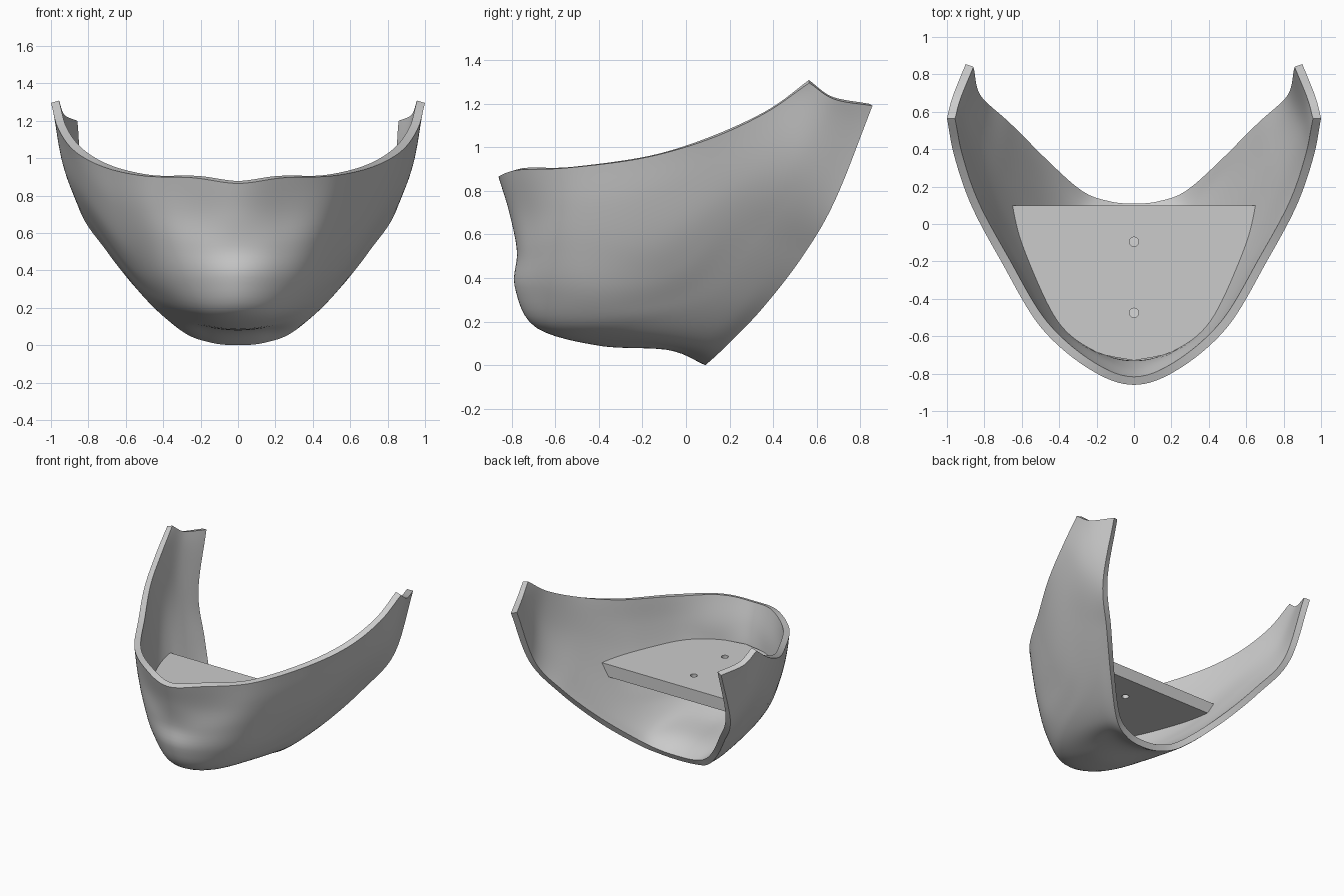
import bpy
import bmesh
from mathutils import Vector

default_cube = bpy.data.objects.get("Cube")
if default_cube:
    bpy.data.objects.remove(default_cube, do_unlink=True)

ROWS = 40          # steps from the upper rim to the back edge
STEPS = 9          # steps between neighbouring sections
THICKNESS = 0.045

grey = bpy.data.materials.new("light grey")
grey.use_nodes = True
colour = (0.6, 0.6, 0.6, 1)
grey.diffuse_color = colour
grey.node_tree.nodes["Principled BSDF"].inputs["Base Color"].default_value = colour


def spline(points, t):
    """Point on a smooth curve through the points, t running from 0 to 1."""
    last = len(points) - 1
    i = min(int(t * last), last - 1)
    f = t * last - i
    b, c = points[i], points[i + 1]
    a = points[i - 1] if i > 0 else b * 2 - c
    d = points[i + 2] if i + 2 <= last else c * 2 - b
    return (b * 2 + (c - a) * f + (a * 2 - b * 5 + c * 4 - d) * f ** 2
            + (b * 3 - a - c * 3 + d) * f ** 3) / 2


def make_object(name, bm):
    mesh = bpy.data.meshes.new(name)
    bm.to_mesh(mesh)
    bm.free()
    mesh.materials.append(grey)
    obj = bpy.data.objects.new(name, mesh)
    bpy.context.collection.objects.link(obj)
    return obj


def apply_modifiers(obj):
    bpy.ops.object.select_all(action='DESELECT')
    obj.select_set(True)
    bpy.context.view_layer.objects.active = obj
    for modifier in list(obj.modifiers):
        bpy.ops.object.modifier_apply(modifier=modifier.name)


# Jaw sections on the left half, each from the upper rim to the back edge
chin = [(0, -.86, .865), (0, -.81, .7), (0, -.775, .52), (0, -.785, .36),
        (0, -.69, .175), (0, -.4, .09), (0, -.08, .07), (0, .09, 0)]
chin_side = [(.24, -.775, .895), (.23, -.73, .7), (.22, -.72, .52), (.21, -.7, .35),
             (.19, -.6, .18), (.17, -.35, .11), (.155, -.05, .08), (.15, .105, .015)]
jaw_corner = [(.5, -.55, .905), (.475, -.55, .73), (.44, -.54, .55), (.4, -.49, .36),
              (.36, -.38, .23), (.34, -.2, .165), (.32, .05, .105), (.3, .17, .075)]
cheek = [(.71, -.2, .95), (.67, -.2, .76), (.62, -.16, .56), (.57, -.08, .42),
         (.53, .02, .335), (.51, .12, .285), (.5, .24, .255), (.5, .345, .255)]
back_cheek = [(.87, .1, 1.035), (.8, .17, .76), (.735, .33, .59), (.7, .535, .5)]
wing = [(.96, .36, 1.155), (.925, .5, .93), (.86, .685, .76)]
wing_tip = [(1, .565, 1.295), (.97, .68, 1.22), (.9, .855, 1.19)]

half = [[Vector(p) for p in section] for section in
        (chin, chin_side, jaw_corner, cheek, back_cheek, wing, wing_tip)]
mirrored = [[Vector((-p.x, p.y, p.z)) for p in section] for section in half[:0:-1]]
sections = mirrored + half

# Jaw shell lofted through the sections
bm = bmesh.new()
columns = STEPS * (len(sections) - 1)
grid = [[None] * (ROWS + 1) for _ in range(columns + 1)]
for j in range(ROWS + 1):
    rail = [spline(section, j / ROWS) for section in sections]
    for i in range(columns + 1):
        grid[i][j] = bm.verts.new(spline(rail, i / columns))
for i in range(columns):
    for j in range(ROWS):
        bm.faces.new((grid[i][j], grid[i][j + 1], grid[i + 1][j + 1], grid[i + 1][j]))
jaw_shell = make_object("jaw_shell", bm)
solidify = jaw_shell.modifiers.new("Thickness", 'SOLIDIFY')
solidify.thickness = THICKNESS
solidify.offset = -1
apply_modifiers(jaw_shell)
bpy.ops.object.shade_smooth_by_angle(angle=0.7)

# Mounting plate fitted to the inside of the shell
outline = [Vector(p) for p in ((.66, .1), (.59, -.15), (.49, -.38), (.38, -.56),
                               (.2, -.685), (0, -.73))]
side = [spline(outline, k / 20) for k in range(21)]
contour = side + [Vector((-p.x, p.y)) for p in side[-2::-1]]
bm = bmesh.new()
top = [bm.verts.new((p.x, p.y, .585)) for p in contour]
bottom = [bm.verts.new((p.x * .93, p.y, .49)) for p in contour]
bm.faces.new(top)
bm.faces.new(bottom[::-1])
for k in range(len(top)):
    n = (k + 1) % len(top)
    bm.faces.new((top[k], bottom[k], bottom[n], top[n]))
bmesh.ops.recalc_face_normals(bm, faces=bm.faces)
plate = make_object("mounting_plate", bm)

# Two screw holes through the plate
cutters = []
for y in (-.095, -.475):
    bpy.ops.mesh.primitive_cylinder_add(vertices=24, radius=.025, depth=.4, location=(0, y, .54))
    cutter = bpy.context.object
    cutter.name = "hole_cutter"
    cutter.hide_render = True
    cutters.append(cutter)
    hole = plate.modifiers.new("Hole", 'BOOLEAN')
    hole.operation = 'DIFFERENCE'
    hole.object = cutter
    hole.solver = 'EXACT'
apply_modifiers(plate)
for cutter in cutters:
    bpy.data.objects.remove(cutter, do_unlink=True)
